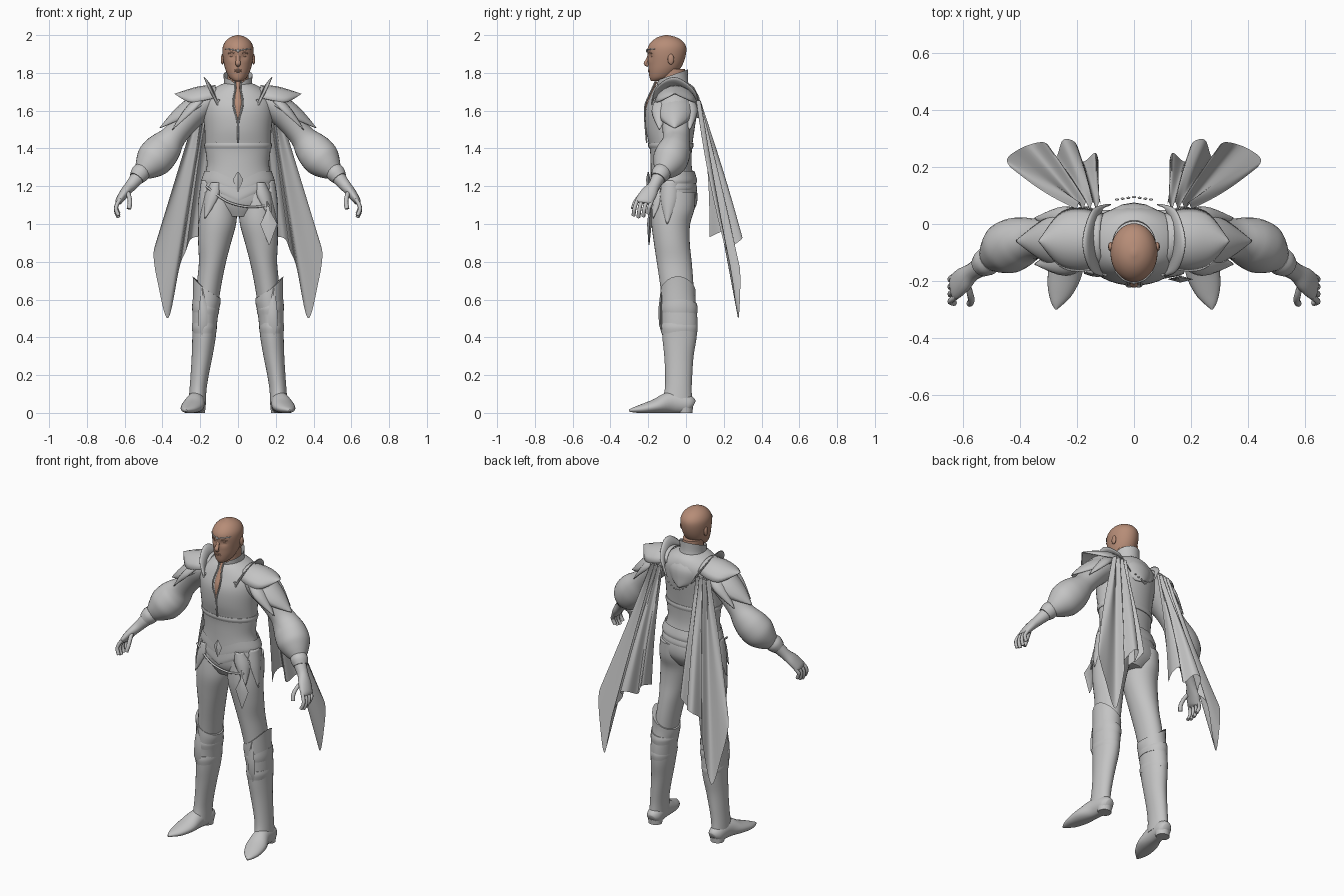
import bpy, bmesh, math
from mathutils import Vector as V, Matrix

def material(name, c):
    m = bpy.data.materials.new(name)
    m.diffuse_color = (*c, 1)
    return m

CLOTH = material("grey cloth", (.55, .55, .55))
SKIN = material("brown skin", (.47, .265, .185))

def finish(name, me, mat, mirror=False, thick=0):
    bm = bmesh.new()
    bm.from_mesh(me)
    bmesh.ops.recalc_face_normals(bm, faces=bm.faces)
    bm.to_mesh(me)
    bm.free()
    me.polygons.foreach_set("use_smooth", [True] * len(me.polygons))
    me.set_sharp_from_angle(angle=math.radians(50))
    me.materials.append(mat)
    ob = bpy.data.objects.new(name, me)
    bpy.context.collection.objects.link(ob)
    if thick:
        ob.modifiers.new("thickness", 'SOLIDIFY').thickness = thick
    if mirror:
        ob.modifiers.new("mirror", 'MIRROR').use_mirror_merge = False
    return ob

def spline(P, k):
    out = []
    for i in range(len(P) - 1):
        q = (P[max(i - 1, 0)], P[i], P[i + 1], P[min(i + 2, len(P) - 1)])
        for j in range(k):
            t = j / k
            out.append(tuple(.5 * (2*b + (c-a)*t + (2*a-5*b+4*c-d)*t*t + (3*b-a-3*c+d)*t**3)
                             for a, b, c, d in zip(*q)))
    return out + [tuple(P[-1])]

def sheet(name, rows, mat=CLOTH, mirror=False, thick=0, closed=False, caps=False):
    n = len(rows[0])
    verts = [tuple(p) for r in rows for p in r]
    faces = [(i*n + j, i*n + (j+1) % n, (i+1)*n + (j+1) % n, (i+1)*n + j)
             for i in range(len(rows) - 1) for j in range(n if closed else n - 1)]
    if caps:
        faces += [tuple(range(n)), tuple(range(len(verts) - n, len(verts)))]
    me = bpy.data.meshes.new(name)
    me.from_pydata(verts, [], faces)
    return finish(name, me, mat, mirror, thick)

def body(name, secs, mat=CLOTH, mirror=False, n=32, caps=True, bend=None):
    """Horizontal rings: (z, centre x, half width, front y, back y)"""
    rows = []
    for z, x, w, y0, y1 in spline(secs, 4):
        ring = []
        for j in range(n):
            a = 2 * math.pi * j / n
            p = V((x + w * math.cos(a), (y0+y1)/2 + (y1-y0)/2 * math.sin(a), z))
            ring.append(bend(p) if bend else p)
        rows.append(ring)
    return sheet(name, rows, mat, mirror, closed=True, caps=caps)

def tube(name, secs, mat=CLOTH, mirror=True, n=16, k=4):
    """Rings across a path: (x, y, z, radius a, radius b)"""
    S = spline(secs, k)
    d = (V(S[-1][:3]) - V(S[0][:3])).normalized()
    ref = V((0, 0, 1)) if abs(d.y) > .7 else V((0, 1, 0))
    rows = []
    for i, s in enumerate(S):
        t = (V(S[min(i+1, len(S)-1)][:3]) - V(S[max(i-1, 0)][:3])).normalized()
        a = t.cross(ref).normalized()
        b = t.cross(a)
        rows.append([V(s[:3]) + a * s[3] * math.cos(2*math.pi*j/n) + b * s[4] * math.sin(2*math.pi*j/n)
                     for j in range(n)])
    for r in rows:
        for p in r:
            p.z = max(p.z, 0)
    return sheet(name, rows, mat, mirror, closed=True, caps=True)

def cord(name, pts, r, mat=CLOTH, mirror=True):
    return tube(name, [(*p, r, r) for p in pts], mat, mirror, 8)

def leaf(name, pts, side, up, mirror=True, mat=CLOTH, thick=.005):
    """Arched pointed plate along a spine: (x, y, z, half width)"""
    side, up = V(side).normalized(), V(up).normalized()
    rows = [[V(p[:3]) + side * p[3] * math.sin(s*.3) - up * p[3] * (1 - math.cos(s*.3))
             for s in range(-4, 5)] for p in spline(pts, 5)]
    return sheet(name, rows, mat, mirror, thick)

def ball(name, loc, size, mat=CLOTH, mirror=False):
    bm = bmesh.new()
    bmesh.ops.create_uvsphere(bm, u_segments=16, v_segments=10, radius=1,
                              matrix=Matrix.Translation(loc) @ Matrix.Diagonal((*size, 1)))
    me = bpy.data.meshes.new(name)
    bm.to_mesh(me)
    bm.free()
    return finish(name, me, mat, mirror)

# Head: egg with pressed-in eye sockets, nose, lips, ears, eyes and brow chain
def sockets(p):
    if p.y < -.13:
        p.y += .012 * math.exp(-((abs(p.x) - .032)/.02)**2 - ((p.z - 1.888)/.015)**2)
    return p

body("head", [(1.757, 0, .022, -.185, -.13), (1.775, 0, .045, -.193, -.08), (1.81, 0, .064, -.198, -.04),
              (1.85, 0, .075, -.2, -.015), (1.9, 0, .082, -.205, 0), (1.94, 0, .08, -.2, 0),
              (1.97, 0, .064, -.178, -.02), (1.99, 0, .038, -.147, -.055), (2, 0, .006, -.11, -.095)],
     SKIN, n=48, bend=sockets)
body("neck", [(1.66, 0, .062, -.14, .005), (1.74, 0, .056, -.14, 0), (1.82, 0, .056, -.14, -.005)], SKIN)
tube("nose", [(0, -.195, 1.9, .01, .006), (0, -.204, 1.87, .011, .008), (0, -.214, 1.85, .014, .01),
              (0, -.2, 1.838, .009, .008)], SKIN, False)
for z in (1.815, 1.808):
    ball("lip", (0, -.196, z), (.02, .006, .005), SKIN)
ball("ear", (.082, -.08, 1.872), (.009, .017, .028), SKIN, True)
ball("eye", (.032, -.1785, 1.887), (.011, .008, .005), SKIN, True)
cord("brow", [(.014, -.198, 1.903), (.033, -.194, 1.908), (.052, -.181, 1.903)], .003, SKIN)
cord("circlet", [(0, -.207, 1.917), (.035, -.197, 1.924), (.066, -.166, 1.927)], .003)
ball("circlet_gem", (0, -.207, 1.917), (.007, .005, .009))

# Torso, collar and open chest
body("torso", [(1.04, 0, .1, -.15, .02), (1.1, 0, .185, -.18, .055), (1.16, 0, .195, -.188, .06),
               (1.23, 0, .183, -.187, .045), (1.31, 0, .165, -.187, .03), (1.4, 0, .173, -.192, .032),
               (1.5, 0, .177, -.213, .045), (1.6, 0, .187, -.215, .06), (1.67, 0, .18, -.192, .062),
               (1.72, 0, .125, -.168, .045), (1.745, 0, .075, -.145, .015)], n=40)

def slant(p):
    k = max(0, min(1, (p.z - 1.69)/.06))
    p.z += k * ((p.y + .07) * .35 - (.03 * max(0, 1 - abs(p.x)/.04) if p.y < -.1 else 0))
    return p

body("collar", [(1.69, 0, .105, -.165, .035), (1.73, 0, .076, -.153, .012), (1.79, 0, .077, -.155, .01)],
     caps=False, bend=slant)
leaf("open_chest", [(0, -.161, 1.755, .014), (0, -.178, 1.715, .011), (0, -.201, 1.665, .022),
                    (0, -.217, 1.62, .022), (0, -.219, 1.54, .001)], (1, 0, 0), (0, -1, 0), False, SKIN, .004)
cord("chest_lapel", [(.017, -.162, 1.755), (.014, -.18, 1.715), (.024, -.203, 1.665), (.024, -.218, 1.62),
                     (.003, -.217, 1.54), (.002, -.208, 1.43)], .004)
cord("vest_edge", [(.1, -.178, 1.66), (.135, -.164, 1.58), (.14, -.148, 1.48), (.11, -.167, 1.42)], .006)
body("vest_hem", [(1.4, 0, .176, -.195, .036), (1.415, 0, .18, -.201, .04), (1.43, 0, .178, -.2, .038)])

# Belt with pointed front, buckle, hip plates and hanging ornament
def point_down(p):
    if p.y < -.07:
        p.z -= .055 * max(0, 1 - abs(p.x)/.12)
    return p

for nm, z, o in (("belt", 1.235, .003), ("lower_belt", 1.195, .005)):
    body(nm, [(z - .02, 0, .19 + o/2, -.19 - o/2, .056), (z, 0, .19 + o, -.19 - o, .058),
              (z + .045, 0, .176 + o/2, -.19 - o/2, .045)], n=48, bend=point_down, caps=False)
tube("buckle", [(0, -.2, 1.275, .003, .003), (0, -.2, 1.235, .028, .012), (0, -.2, 1.17, .003, .003)],
     mirror=False, n=4, k=1)
leaf("front_hip_plate", [(.13, -.172, 1.22, .03), (.155, -.178, 1.14, .048), (.175, -.175, 1.03, .003)],
     (1, .7, 0), (.6, -1, 0))
leaf("side_hip_plate", [(.195, -.08, 1.23, .055), (.21, -.085, 1.12, .055), (.213, -.1, 1.0, .003)],
     (0, 1, 0), (1, 0, 0))
cord("hip_strap", [(-.17, -.165, 1.2), (-.06, -.19, 1.12), (.06, -.192, 1.09), (.165, -.175, 1.1)], .006, mirror=False)
tube("hanging_ornament", [(.155, -.185, 1.12, .004, .004), (.16, -.19, 1.07, .01, .008),
                          (.163, -.194, 1.0, .045, .012), (.165, -.196, .89, .003, .003)], mirror=False, n=4, k=1)

# Legs, boots and shoes
body("leg", [(1.17, .1, .095, -.175, .05), (1.08, .105, .1, -.183, .045), (1, .11, .1, -.183, .022),
             (.9, .124, .087, -.17, .02), (.8, .135, .072, -.155, .03), (.7, .15, .066, -.14, .038),
             (.6, .163, .062, -.128, .043), (.5, .172, .055, -.12, .05)], mirror=True)

def cuff(p):
    d = p.x - .165
    p.z += min(1, max(0, (p.z - .54)/.1)) * (d*.6 + 5*max(0, d)**2)
    return p

body("boot", [(.65, .166, .074, -.135, .05), (.6, .166, .072, -.135, .05), (.5, .175, .067, -.13, .06),
              (.4, .18, .062, -.125, .056), (.3, .19, .055, -.115, .04), (.2, .203, .048, -.11, .033),
              (.12, .212, .045, -.113, .03), (.05, .216, .046, -.13, .034)], mirror=True, bend=cuff)
for z, x, w in ((.55, .171, .072), (.45, .178, .066)):
    body("boot_band", [(z - .03, x, w - .004, -.13, .058), (z, x, w, -.135, .062), (z + .025, x, w - .003, -.133, .058)],
         mirror=True, bend=cuff)
tube("knee_ornament", [(.19, -.13, .66, .003, .003), (.185, -.135, .56, .022, .01), (.187, -.134, .47, .025, .01),
                       (.19, -.122, .41, .003, .003)], n=4, k=1)
tube("shoe", [(.212, .036, .035, .025, .03), (.214, .01, .045, .044, .05), (.223, -.08, .055, .048, .058),
              (.24, -.16, .036, .06, .038), (.258, -.23, .022, .047, .025), (.27, -.275, .016, .024, .014),
              (.274, -.3, .012, .004, .006)], n=24)
body("heel", [(0, .215, .04, -.04, .034), (.03, .215, .043, -.05, .037)], mirror=True)

# Arms: slim upper sleeve, puffed lower sleeve, glove, fingers
tube("sleeve", [(.13, -.06, 1.665, .06, .085), (.2, -.06, 1.625, .08, .092), (.27, -.055, 1.55, .07, .08),
                (.335, -.052, 1.47, .066, .07), (.375, -.055, 1.42, .086, .078), (.41, -.066, 1.38, .098, .09),
                (.45, -.086, 1.335, .096, .092), (.485, -.108, 1.298, .07, .07), (.508, -.124, 1.275, .046, .046)], n=28)
tube("glove", [(.5, -.12, 1.285, .044, .044), (.535, -.147, 1.242, .037, .036), (.57, -.17, 1.2, .03, .032),
               (.6, -.195, 1.165, .026, .044), (.628, -.22, 1.125, .02, .046), (.635, -.225, 1.11, .012, .04)])
tube("wrist_cuff", [(.505, -.123, 1.283, .047, .047), (.52, -.134, 1.265, .05, .05), (.537, -.147, 1.242, .041, .041)])
for i in range(4):
    y = -.26 + .026 * i
    d = (.01, 0, .005, .02)[i]
    cord("finger", [(.625, y + .004, 1.13), (.642, y - .008, 1.1), (.645, y - .014, 1.065 + d),
                    (.632, y - .018, 1.035 + d)], .0105)
cord("thumb", [(.585, -.215, 1.17), (.575, -.25, 1.14), (.572, -.27, 1.11), (.578, -.28, 1.08)], .012)

# Shoulder armour: overlapping pointed plates and a raised inner rim
leaf("upper_shoulder_plate", [(.12, -.055, 1.735, .1), (.2, -.055, 1.73, .12), (.275, -.055, 1.71, .1),
                              (.335, -.06, 1.69, .004)], (0, 1, 0), (.2, 0, 1))
leaf("lower_shoulder_plate", [(.2, -.055, 1.7, .1), (.28, -.055, 1.655, .11), (.35, -.058, 1.59, .08),
                              (.415, -.06, 1.51, .004)], (0, 1, 0), (.6, 0, .8))
for nm, y, s in (("front_shoulder_point", -.12, -1), ("back_shoulder_point", .0, 1)):
    leaf(nm, [(.2, y, 1.69, .05), (.275, y + s*.03, 1.615, .055), (.35, y + s*.022, 1.5, .003)],
         (-s*.3, 1, 0), (.7, s*.5, .6))
rim = spline([(.11, -.185, 1.63, 0), (.135, -.165, 1.69, .022), (.15, -.1, 1.735, .035), (.15, -.03, 1.735, .035),
              (.13, .05, 1.68, .022), (.1, .07, 1.62, 0)], 6)
sheet("shoulder_rim", [[(x - .02, y, z - .02), (x + w*.3, y, z + w*.6), (x + w*.7, y, z + w)]
                       for x, y, z, w in rim], mirror=True, thick=.005)

# Back yoke and bead chain
leaf("back_yoke", [(0, .035, 1.73, .13), (0, .07, 1.67, .16), (0, .075, 1.6, .1), (0, .075, 1.56, .01)],
     (1, 0, 0), (0, .4, .1), False)
for i in range(-3, 4):
    ball("back_bead", (i*.02, .095 - abs(i)*.003, 1.555 + .003*i*i), (.007, .004, .005))

# Split cape: folded fan from each shoulder to a long pointed hem, outer side bowed
hem = spline([(.15, .125, .93), (.125, .19, .96), (.135, .25, .97), (.18, .22, .9), (.205, .285, .93),
              (.25, .295, .92), (.275, .235, .86), (.31, .285, .77), (.37, .278, .5),
              (.425, .25, .69), (.447, .225, .83), (.435, .2, .9)], 6)
rows = []
for i in range(17):
    v = i / 16
    row = []
    for j, h in enumerate(hem):
        u = j / (len(hem) - 1)
        top = V((.115 + .09*u, .065 + .012*math.sin(u*24), 1.655))
        p = top.lerp(V(h), v)
        p.y += (.018 - .03*u*u) * math.sin(math.pi*v)
        row.append(p)
    rows.append(row)
sheet("cape_half", rows, mirror=True)
